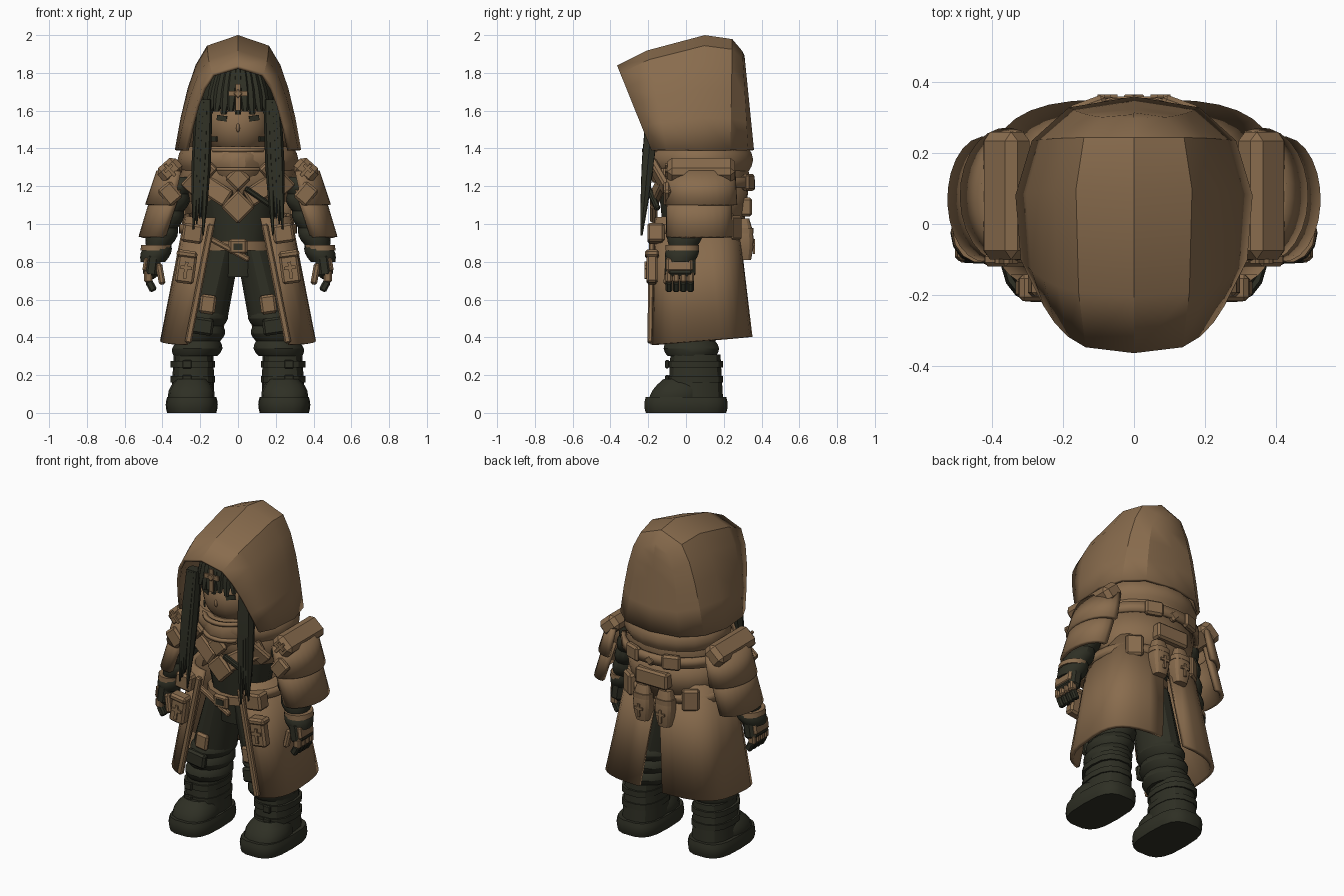
import bpy, bmesh, math
from mathutils import Matrix, Vector

if "Cube" in bpy.data.objects:
    bpy.data.objects.remove(bpy.data.objects["Cube"])


def material(name, color):
    mat = bpy.data.materials.new(name)
    mat.use_nodes = True
    mat.diffuse_color = (*color, 1)
    mat.node_tree.nodes["Principled BSDF"].inputs["Base Color"].default_value = (*color, 1)
    return mat


leather = material("leather brown", (.25, .15, .075))
cloth = material("dark cloth", (.028, .029, .018))


def finish(name, mat, bm, mirror=False, thickness=0):
    bmesh.ops.remove_doubles(bm, verts=bm.verts, dist=.0001)
    bmesh.ops.recalc_face_normals(bm, faces=bm.faces)
    mesh = bpy.data.meshes.new(name)
    bm.to_mesh(mesh)
    bm.free()
    mesh.materials.append(mat)
    mesh.shade_smooth()
    mesh.set_sharp_from_angle(angle=math.radians(30))
    obj = bpy.data.objects.new(name, mesh)
    bpy.context.collection.objects.link(obj)
    if thickness:
        solid = obj.modifiers.new("thickness", "SOLIDIFY")
        solid.thickness, solid.offset = thickness, 0
    if mirror:
        obj.modifiers.new("mirror", "MIRROR")


def sheet(name, mat, rows, closed=False, mirror=False, thickness=0):
    """Quads through rows of points; closed rows become a capped tube."""
    bm = bmesh.new()
    grid = [[bm.verts.new(point) for point in row] for row in rows]
    count = len(grid[0])
    for low, high in zip(grid, grid[1:]):
        for i in range(count if closed else count - 1):
            j = (i + 1) % count
            bm.faces.new((low[i], low[j], high[j], high[i]))
    if closed:
        bm.faces.new(grid[0])
        bm.faces.new(grid[-1])
    finish(name, mat, bm, mirror, thickness)


def loft(name, mat, start, end, size, end_size=None, span=None, end_span=None,
         folds=0, bulge=.02, square=1, sides=14, slope=0, mirror=False):
    """Elliptical rings from start to end; a span in degrees leaves an open shell."""
    start, end = Vector(start), Vector(end)
    size, end_size = Vector(size), Vector(end_size or size)
    arc = Vector(span or (0, 360))
    end_arc = Vector(end_span or arc)
    steps = 4 * folds or 1
    rows = []
    for step in range(steps + 1):
        t = step / steps
        center = start.lerp(end, t)
        swell = bulge * abs(math.sin(math.pi * t * folds))
        rx, ry = size.lerp(end_size, t)
        first, last = arc.lerp(end_arc, t)
        row = []
        for i in range(sides + 1 if span else sides):
            angle = math.radians(first + (last - first) * i / sides)
            c, s = math.cos(angle), math.sin(angle)
            x = (rx + swell) * math.copysign(abs(c) ** square, c)
            y = (ry + swell) * math.copysign(abs(s) ** square, s)
            row.append(center + Vector((x, y, slope * y)))
        rows.append(row)
    sheet(name, mat, rows, not span, mirror, .025 if span else 0)


def block(name, mat, matrix, size, bevel, mirror):
    bm = bmesh.new()
    bmesh.ops.create_cube(bm, size=1, matrix=matrix @ Matrix.Diagonal((*size, 1)))
    if bevel:
        bmesh.ops.bevel(bm, geom=bm.edges[:], offset=bevel, segments=1, affect="EDGES")
    finish(name, mat, bm, mirror)


def box(name, mat, center, size, tilt=0, spin=0, bevel=.012, mirror=False):
    """Chamfered box; tilt turns about y and spin about z, in degrees."""
    turn = Matrix.Rotation(math.radians(spin), 4, "Z") @ Matrix.Rotation(math.radians(tilt), 4, "Y")
    block(name, mat, Matrix.Translation(center) @ turn, size, bevel, mirror)


def bar(name, mat, start, end, width, depth=.03, mirror=False):
    """Flat strap between two points, with its broad side to the front."""
    start, end = Vector(start), Vector(end)
    along = (end - start).normalized()
    across = Vector((0, 1, 0)).cross(along).normalized()
    turn = Matrix((across, along.cross(across), along)).transposed().to_4x4()
    middle = Matrix.Translation((start + end) / 2)
    block(name, mat, middle @ turn, (width, depth, (end - start).length), depth / 4, mirror)


def ball(name, mat, center, radii):
    bm = bmesh.new()
    place = Matrix.Translation(center) @ Matrix.Diagonal((*radii, 1))
    bmesh.ops.create_uvsphere(bm, u_segments=20, v_segments=14, radius=1, matrix=place)
    finish(name, mat, bm)


def cross(name, center, length, tilt=0, mirror=False):
    width, depth = length * .2, .012
    lift = Matrix.Rotation(math.radians(tilt), 3, "Y") @ Vector((0, 0, length * .15))
    box(name + "_upright", leather, center, (width, depth, length), tilt, bevel=0, mirror=mirror)
    box(name + "_arms", leather, Vector(center) + lift, (length * .7, depth, width), tilt, bevel=0, mirror=mirror)


# Hood: arches from the pointed brim to the back, given as top y, low y, top z, half width
hood = []
for top_y, low_y, top, width in ((-.36, -.18, 1.83, .27), (-.2, -.1, 1.91, .31), (.1, .08, 1.99, .325),
                                 (.24, .23, 1.97, .28), (.29, .32, 1.91, .18), (.3, .35, 1.89, 0)):
    half = []
    for step in range(6):
        drop = (step / 5) ** 1.5
        half.append(Vector((width * drop ** .3, top_y + (low_y - top_y) * drop, top + (1.39 - top) * drop)))
    hood.append([Vector((-p.x, p.y, p.z)) for p in half[:0:-1]] + half)
sheet("hood", leather, hood, thickness=.02)
loft("hood_fold", leather, (0, .08, 1.41), (0, .08, 1.27), (.29, .25), folds=1, bulge=.03, sides=18)

# Head, fringe and long side locks
ball("face", leather, (0, -.02, 1.52), (.18, .2, .18))
ball("nose", leather, (0, -.212, 1.51), (.01, .016, .025))
box("eyes", cloth, (.085, -.194, 1.56), (.055, .009, .028), tilt=-8, spin=20, bevel=0, mirror=True)
box("cheek_marks", cloth, (.125, -.15, 1.45), (.04, .009, .025), spin=50, bevel=0, mirror=True)
loft("hair_cap", cloth, (0, .02, 1.61), (0, 0, 1.87), (.2, .22), (.04, .08), folds=1, bulge=.05, sides=18)
for i in range(-4, 5):
    x, y = i * .038, i * i * .004 - .24
    loft("fringe_lock", cloth, (x, y, 1.58 + .015 * (i % 2)), (x * .6, y * .7, 1.85), (.015, .01), (.015, .02),
         folds=1, bulge=.018, sides=6)
for i in range(4):
    x, drop = .175 + .017 * i, .03 * (i * 3 % 4)
    loft("side_locks", cloth, (x + .01, -.235, .94 + drop), (x - .02, -.17, 1.66), (.004, .006), (.016, .035),
         folds=1, bulge=.015, sides=6, mirror=True)
cross("hair_ornament", (0, -.26, 1.67), .14)
box("ornament_gem", leather, (0, -.26, 1.69), (.035, .025, .035), tilt=45, bevel=.004)

# Torso, shoulder cape and scarf
loft("torso", cloth, (0, .03, .72), (0, .03, 1.2), (.13, .13), (.23, .18))
loft("shoulder_cape", leather, (0, .08, 1.12), (0, .08, 1.38), (.27, .2), (.25, .22), folds=1, bulge=.05, sides=18)
loft("back_panel", leather, (0, .06, .95), (0, .07, 1.2), (.28, .23), (.3, .25), span=(-5, 185))
loft("scarf", leather, (0, 0, 1.22), (0, 0, 1.41), (.13, .18), (.14, .19), folds=1, bulge=.04)
for z in (1.28, 1.38):
    loft("scarf_trim", leather, (0, 0, z), (0, 0, z + .02), (.17, .22), span=(215, 325))
box("scarf_point", leather, (0, -.2, 1.24), (.1, .03, .1), tilt=45)
box("chest_plate", leather, (0, -.17, 1.09), (.13, .04, .13), tilt=45)
bar("chest_wraps", leather, (.25, -.11, 1.26), (.05, -.17, 1.13), width=.1, depth=.04, mirror=True)
bar("dark_strap", cloth, (.04, -.2, 1.19), (.2, -.15, 1.08), width=.03)
bar("collar_flaps", leather, (.27, -.1, 1.18), (.14, -.18, 1.32), width=.09, depth=.04, mirror=True)

# Shoulder armour in three overlapping layers
box("shoulder_pads", leather, (.36, .08, 1.285), (.13, .36, .1), tilt=42, bevel=.025, mirror=True)
loft("upper_guards", leather, (.32, .08, 1.28), (.36, .08, 1.1), (.1, .17), (.12, .18), span=(-100, 95), mirror=True)
loft("lower_guards", leather, (.34, .07, 1.18), (.42, .07, .93), (.1, .16), (.095, .165), span=(-110, 100),
     mirror=True)
box("guard_buckles", leather, (.36, -.1, 1.16), (.09, .04, .11), tilt=40, mirror=True)
cross("pad_cross", (.36, -.105, 1.285), .08, tilt=42, mirror=True)

# Arms, gloves and fingers
loft("arms", cloth, (.3, .05, 1.25), (.45, -.03, .8), (.08, .1), (.065, .075), folds=5, bulge=.014, mirror=True)
loft("cuffs", leather, (.432, -.02, .89), (.437, -.02, .86), (.08, .09), mirror=True)
box("palms", cloth, (.455, -.03, .78), (.085, .16, .14), tilt=-8, bevel=.025, mirror=True)
box("knuckle_guards", leather, (.487, -.035, .785), (.03, .14, .08), tilt=-8, mirror=True)
for i in range(4):
    y = i * .038 - .09
    bar("finger_bases", leather, (.475, y, .75), (.475, y, .69), width=.045, depth=.037, mirror=True)
    bar("fingertips", cloth, (.475, y, .7), (.445, y, .645), width=.04, depth=.036, mirror=True)
bar("thumbs", leather, (.42, -.09, .79), (.4, -.1, .68), width=.035, depth=.04, mirror=True)

# Long coat, open in front and split behind
loft("coat", leather, (0, .05, 1.05), (0, .07, .38), (.27, .21), (.4, .27), span=(-75, 90), end_span=(-59, 86),
     square=.6, slope=.08, mirror=True)
bar("coat_lapels", leather, (.14, -.18, 1), (.265, -.19, .37), width=.035, mirror=True)
loft("coat_belt", leather, (0, .04, .95), (0, .04, 1), (.3, .25), span=(-40, 220), square=.8, sides=24)
box("hip_pouches", leather, (.275, -.18, .765), (.1, .06, .16), tilt=-8, mirror=True)
box("hip_pouch_flaps", leather, (.27, -.18, .84), (.11, .075, .04), tilt=-8, mirror=True)
cross("pouch_cross", (.277, -.213, .755), .09, tilt=-8, mirror=True)
box("side_pouches", leather, (.24, -.16, .95), (.11, .09, .1), tilt=-8, mirror=True)

# Front belt with buckle and sagging strap
loft("waist_belt", leather, (0, .02, .86), (0, .02, .91), (.19, .17))
box("buckle", leather, (0, -.165, .88), (.1, .03, .08))
box("buckle_center", cloth, (0, -.179, .88), (.05, .009, .035), bevel=0)
bar("sagging_strap", leather, (-.16, -.155, .93), (.06, -.165, .81), width=.03)

# Gear on the back
loft("back_strap", leather, (0, .09, 1.19), (0, .09, 1.25), (.32, .26), span=(20, 160))
box("back_plates", leather, (.13, .33, 1.22), (.11, .04, .09), spin=-20, mirror=True)
box("back_pack", leather, (0, .3, 1.09), (.22, .1, .1))
box("back_clasp", leather, (0, .345, 1.21), (.06, .04, .06), tilt=45)
loft("canisters", leather, (.075, .31, .81), (.075, .3, 1.03), (.04, .035), folds=1, square=.7, mirror=True)
loft("canister_bands", leather, (.075, .307, .95), (.075, .307, .98), (.06, .05), square=.7, mirror=True)
cross("canister_cross", (.075, .36, .88), .08, mirror=True)
box("rear_side_pouches", leather, (.2, .24, .98), (.1, .08, .13), spin=-35, mirror=True)

# Trousers: plain thighs, bunched shins, patches
loft("thighs", cloth, (.09, .02, .86), (.175, .02, .5), (.1, .14), (.12, .14), mirror=True)
loft("shins", cloth, (.17, .02, .54), (.225, .03, .3), (.105, .135), (.115, .13), folds=3, mirror=True)
box("thigh_patches", leather, (.16, -.125, .575), (.085, .03, .1), tilt=-8, mirror=True)
box("knee_pads", cloth, (.195, -.13, .46), (.13, .04, .09), tilt=-8, mirror=True)

# Heavy boots with straps
loft("boot_shafts", cloth, (.24, .05, .06), (.235, .05, .31), (.115, .15), (.105, .135), square=.8, mirror=True)
loft("boot_toes", cloth, (.248, -.06, .06), (.245, -.03, .18), (.12, .14), (.08, .09), folds=1, square=.8, mirror=True)
loft("soles", cloth, (.245, 0, 0), (.245, 0, .085), (.13, .215), folds=1, bulge=.008, square=.65, sides=18, mirror=True)
for z in (.16, .24):
    loft("boot_straps", cloth, (.24, .05, z), (.24, .05, z + .035), (.117, .15), square=.8, mirror=True)
    box("boot_buckles", cloth, (.27, -.1, z + .018), (.05, .02, .045), bevel=.005, mirror=True)
